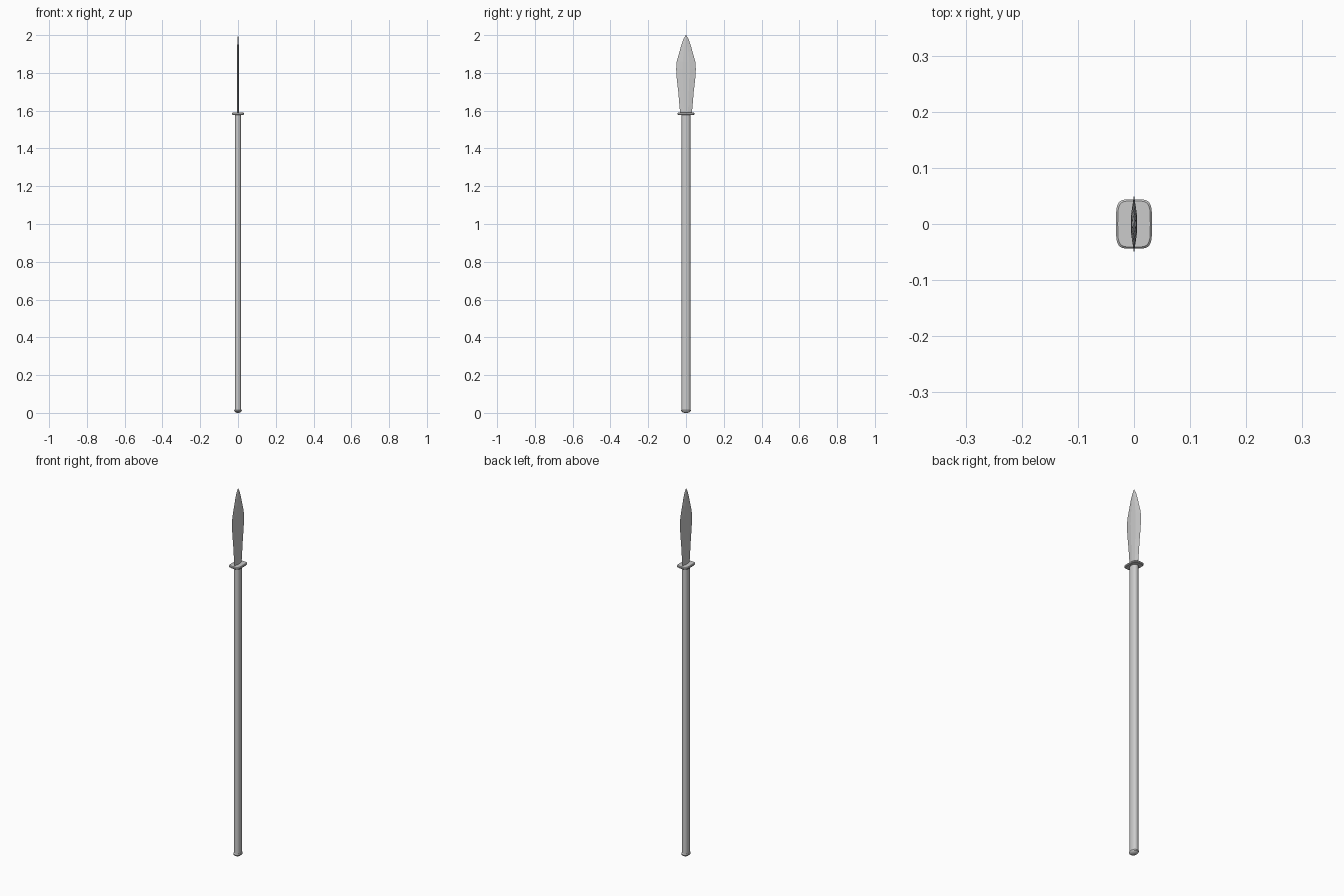
import bpy, bmesh, math

if "Cube" in bpy.data.objects:
    bpy.data.objects.remove(bpy.data.objects["Cube"])


def rounded(rx, ry, power, n=24):
    """Superellipse cross-section, from ellipse (2) to rounded rectangle (4+)."""
    pts = []
    for i in range(n):
        a = 2 * math.pi * i / n
        c, s = math.cos(a), math.sin(a)
        pts.append((math.copysign(rx * abs(c) ** (2 / power), c),
                    math.copysign(ry * abs(s) ** (2 / power), s)))
    return pts


def loft(name, sections, smooth=True):
    """Skin a stack of (z, outline) sections and cap both ends."""
    bm = bmesh.new()
    rings = [[bm.verts.new((x, y, z)) for x, y in outline] for z, outline in sections]
    for low, high in zip(rings, rings[1:]):
        n = len(low)
        for i in range(n):
            j = (i + 1) % n
            bm.faces.new((low[i], low[j], high[j], high[i]))
    bm.faces.new(rings[0][::-1])
    bm.faces.new(rings[-1])
    bmesh.ops.recalc_face_normals(bm, faces=bm.faces[:])
    mesh = bpy.data.meshes.new(name)
    bm.to_mesh(mesh)
    bm.free()
    obj = bpy.data.objects.new(name, mesh)
    bpy.context.collection.objects.link(obj)
    if smooth:
        bpy.ops.object.select_all(action='DESELECT')
        obj.select_set(True)
        bpy.context.view_layer.objects.active = obj
        bpy.ops.object.shade_smooth_by_angle(angle=math.radians(35))
    return obj


# Oval wooden shaft
loft("shaft", [(z, rounded(0.017, 0.023, 2.3)) for z in (0.012, 1.582)])

# Flared butt cap with a shallow domed end
butt_profile = [(0.0, 0.006, 0.010), (0.004, 0.014, 0.019), (0.009, 0.019, 0.025),
                (0.014, 0.020, 0.026), (0.019, 0.0175, 0.0235)]
loft("butt_cap", [(z, rounded(rx, ry, 2.3)) for z, rx, ry in butt_profile])

# Rounded rectangular guard plate with softened rim
guard_profile = [(1.578, 0.029, 0.041), (1.581, 0.032, 0.044),
                 (1.587, 0.032, 0.044), (1.590, 0.029, 0.041)]
loft("guard", [(z, rounded(rx, ry, 4.5, 32)) for z, rx, ry in guard_profile])

# Leaf-shaped blade: height, half width, half thickness
blade_profile = [(1.585, 0.031, 0.005), (1.63, 0.035, 0.005), (1.70, 0.041, 0.005),
                 (1.77, 0.049, 0.005), (1.82, 0.052, 0.005), (1.86, 0.049, 0.005),
                 (1.91, 0.035, 0.0045), (1.95, 0.024, 0.004), (1.98, 0.013, 0.003),
                 (2.0, 0.001, 0.0005)]


def blade_section(w, t):
    # Flattened hexagon: broad flats and sharp bevelled edges
    return [(0, -w), (t, -0.35 * w), (t, 0.35 * w), (0, w), (-t, 0.35 * w), (-t, -0.35 * w)]


loft("blade", [(z, blade_section(w, t)) for z, w, t in blade_profile], smooth=False)
